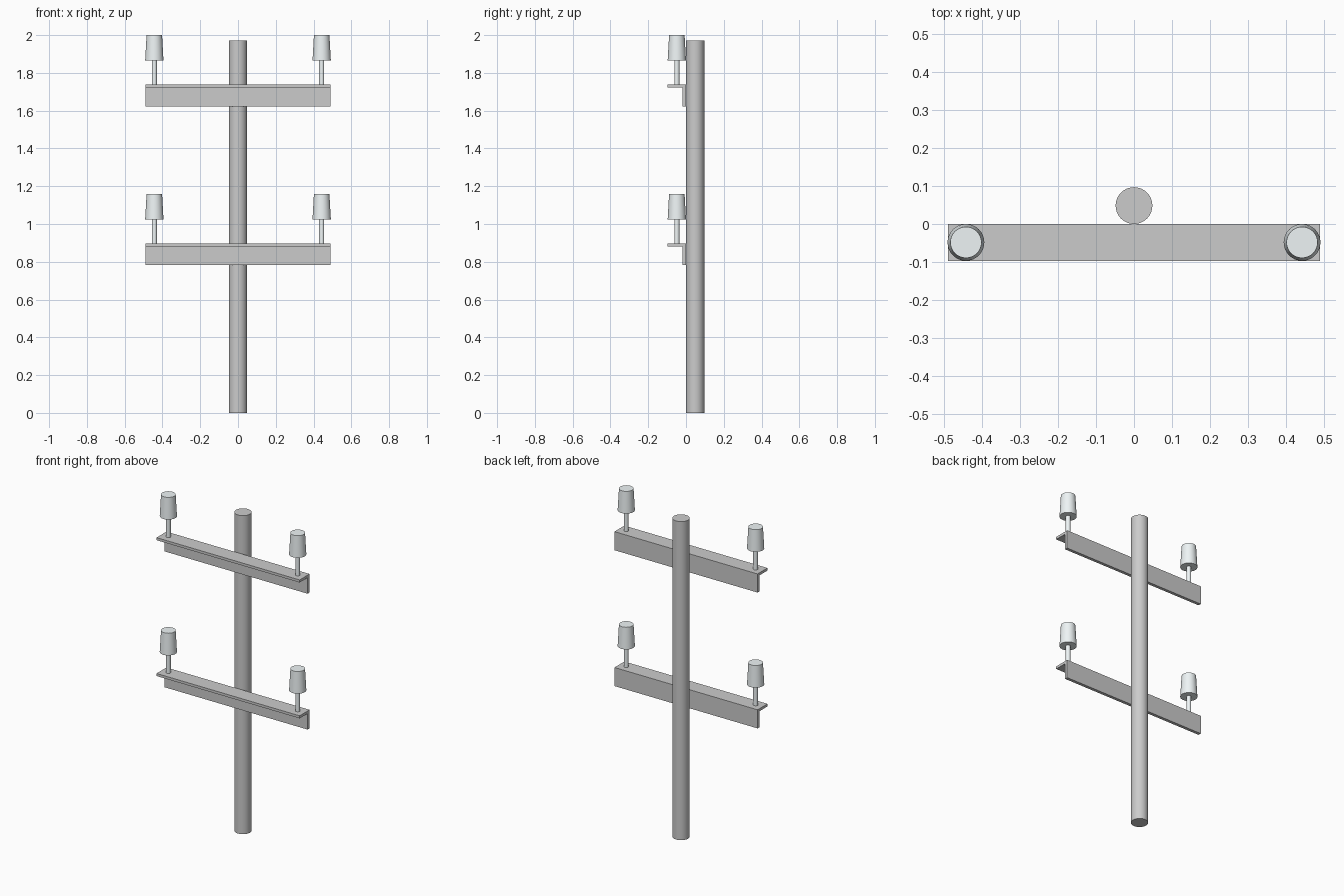
import bpy, bmesh

if "Cube" in bpy.data.objects:
    bpy.data.objects.remove(bpy.data.objects["Cube"])

ceramic = bpy.data.materials.new("ceramic")
ceramic.diffuse_color = (0.86, 0.91, 0.92, 1)
ceramic.use_nodes = True
ceramic.node_tree.nodes["Principled BSDF"].inputs["Base Color"].default_value = ceramic.diffuse_color


def frustum(name, x, y, z0, z1, r0, r1, mat=None):
    bpy.ops.mesh.primitive_cone_add(vertices=32, radius1=r0, radius2=r1,
                                    depth=z1 - z0, location=(x, y, (z0 + z1) / 2))
    ob = bpy.context.object
    ob.name = name
    bpy.ops.object.shade_smooth_by_angle()
    if mat:
        ob.data.materials.append(mat)
    return ob


def angle_arm(name, top):
    # L-shaped steel section in the y-z plane, extruded along x
    profile = [(0, 0), (-0.097, 0), (-0.097, -0.016), (-0.019, -0.016),
               (-0.019, -0.115), (0, -0.115)]
    bm = bmesh.new()
    face = bm.faces.new([bm.verts.new((-0.49, y, top + z)) for y, z in profile])
    ext = bmesh.ops.extrude_face_region(bm, geom=[face])
    bmesh.ops.translate(bm, vec=(0.98, 0, 0),
                        verts=[v for v in ext["geom"] if isinstance(v, bmesh.types.BMVert)])
    bmesh.ops.recalc_face_normals(bm, faces=bm.faces)
    me = bpy.data.meshes.new(name)
    bm.to_mesh(me)
    bm.free()
    bpy.context.collection.objects.link(bpy.data.objects.new(name, me))


# Pole
frustum("pole", 0, 0.0485, 0, 1.972, 0.0485, 0.0485)

# Two crossarms, each with a pair of insulators on pins
for level, top in (("lower", 0.897), ("upper", 1.738)):
    angle_arm(level + "_crossarm", top)
    for side, x in (("left", -0.443), ("right", 0.443)):
        tag = f"{level}_{side}"
        frustum(tag + "_pin", x, -0.0485, top - 0.004, top + 0.14, 0.0135, 0.0135, ceramic)
        frustum(tag + "_insulator", x, -0.0485, top + 0.128, top + 0.262, 0.0485, 0.041, ceramic)
